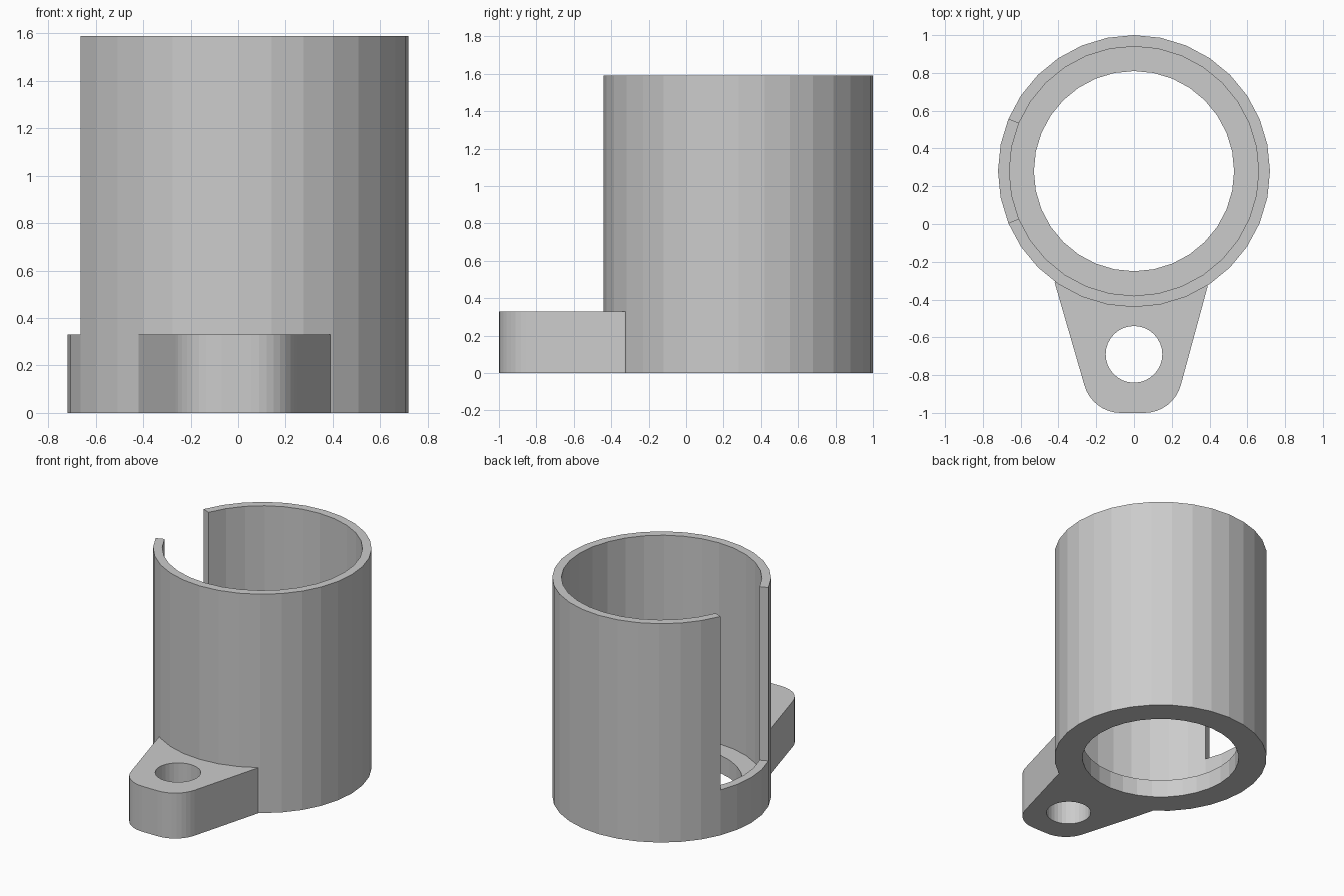
import bpy, bmesh
from math import sin, cos, radians, tau

cube = bpy.data.objects.get("Cube")
if cube:
    bpy.data.objects.remove(cube, do_unlink=True)

grey = bpy.data.materials.new("plain grey")
grey.use_nodes = True
colour = (0.6, 0.6, 0.6, 1)
grey.diffuse_color = colour
grey.node_tree.nodes["Principled BSDF"].inputs["Base Color"].default_value = colour

CENTRE_Y = 0.28
FLOOR = 0.13
TAB_TOP = 0.33
HEIGHT = 1.59


def arc(x, y, r, start, end, steps):
    angles = [radians(start + (end - start) * i / steps) for i in range(steps + 1)]
    return [(x + r * cos(a), y + r * sin(a)) for a in angles]


def circle(x, y, r, sides=32):
    return [(x + r * cos(tau * i / sides), y + r * sin(tau * i / sides)) for i in range(sides)]


def prism(name, outline, z0, z1):
    """Extrude a closed outline from z0 to z1."""
    bm = bmesh.new()
    base = bm.faces.new([bm.verts.new((x, y, z0)) for x, y in outline])
    top = bmesh.ops.extrude_face_region(bm, geom=[base])["geom"]
    verts = [v for v in top if isinstance(v, bmesh.types.BMVert)]
    bmesh.ops.translate(bm, verts=verts, vec=(0, 0, z1 - z0))
    bmesh.ops.recalc_face_normals(bm, faces=bm.faces)
    mesh = bpy.data.meshes.new(name)
    bm.to_mesh(mesh)
    bm.free()
    mesh.materials.append(grey)
    obj = bpy.data.objects.new(name, mesh)
    bpy.context.collection.objects.link(obj)
    return obj


def combine(target, other, operation):
    """Apply a boolean and discard the helper."""
    other.hide_render = True
    mod = target.modifiers.new(other.name, "BOOLEAN")
    mod.operation = operation
    mod.solver = "EXACT"
    mod.object = other
    bpy.context.view_layer.objects.active = target
    bpy.ops.object.modifier_apply(modifier=mod.name)
    bpy.data.objects.remove(other, do_unlink=True)


# Cylindrical holder
holder = prism("holder_with_mounting_tab", circle(0, CENTRE_Y, 0.72), 0, HEIGHT)

# Tapered mounting tab with rounded corners
tab_outline = [(-0.36, -0.1), (-0.42, -0.31)]
tab_outline += arc(-0.07, -0.8, 0.2, 195, 270, 8)
tab_outline += arc(0.055, -0.8, 0.2, 270, 345, 8)
tab_outline += [(0.39, -0.33), (0.33, -0.1)]
combine(holder, prism("tab", tab_outline, 0, TAB_TOP), "UNION")

# Main bore, smaller floor opening and bolt hole
combine(holder, prism("bore", circle(0, CENTRE_Y, 0.66), FLOOR, 2), "DIFFERENCE")
combine(holder, prism("floor_opening", circle(0, CENTRE_Y, 0.53), -0.2, 1), "DIFFERENCE")
combine(holder, prism("bolt_hole", circle(0, -0.69, 0.15), -0.2, 1), "DIFFERENCE")

# Radial slot in the right wall
slot = [(0, CENTRE_Y)] + arc(0, CENTRE_Y, 1.2, 157.5, 202.5, 4)
combine(holder, prism("slot", slot, TAB_TOP, 2), "DIFFERENCE")
